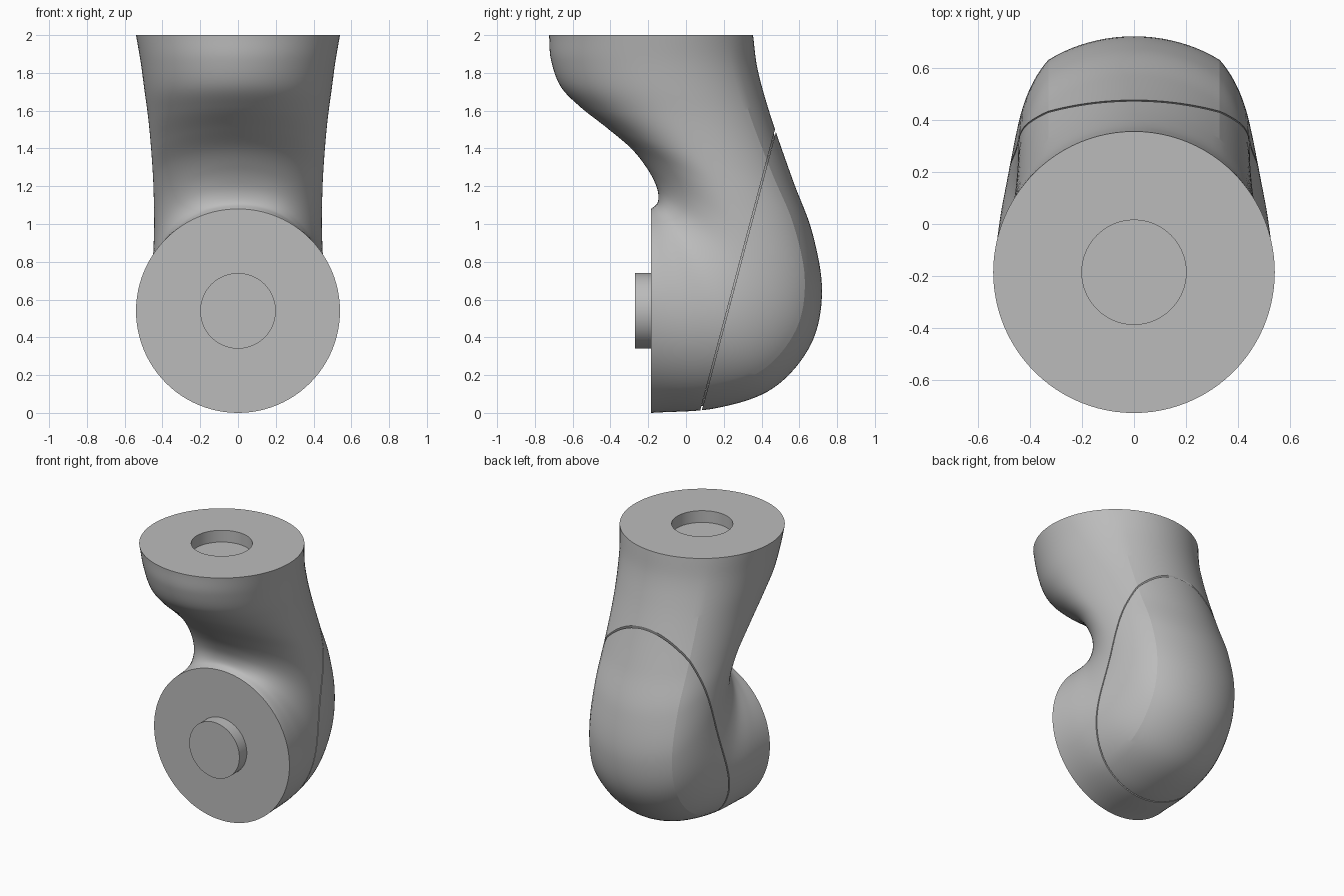
import bpy, bmesh, math
from mathutils import Vector

cube = bpy.data.objects.get("Cube")
if cube:
    bpy.data.objects.remove(cube, do_unlink=True)


def make_material(name, color):
    mat = bpy.data.materials.new(name)
    mat.use_nodes = True
    mat.diffuse_color = color
    mat.node_tree.nodes["Principled BSDF"].inputs["Base Color"].default_value = color
    return mat


grey = make_material("light grey", (0.5, 0.5, 0.5, 1))

SEG = 96                 # points around the tube
STEPS = 8                # rings between stations
R = 0.54                 # flange radius
HUB = 0.2                # radius of the socket and the peg
FLANGE_Y = -0.185
CREASE = R * math.sin(math.radians(37.5))

# Stations along the bend: inner y, inner z, outer y, outer z, half width
STATIONS = [
    (-0.725, 2.00, 0.355, 2.00, 0.54),
    (-0.715, 1.87, 0.375, 1.84, 0.515),
    (-0.665, 1.73, 0.415, 1.68, 0.495),
    (-0.56, 1.62, 0.475, 1.49, 0.475),
    (-0.42, 1.51, 0.57, 1.22, 0.458),
    (-0.29, 1.40, 0.67, 0.95, 0.447),
    (-0.21, 1.30, 0.72, 0.64, 0.445),
    (-0.165, 1.22, 0.66, 0.36, 0.455),
    (-0.147, 1.16, 0.46, 0.13, 0.48),
    (-0.152, 1.11, 0.16, 0.025, 0.515),
    (-0.185, 1.08, -0.185, 0.00, 0.54),
]


def smooth_stations():
    """Interpolate the stations with a Catmull-Rom spline."""
    pts = [Vector(s) for s in STATIONS]
    pts = [2 * pts[0] - pts[1]] + pts + [2 * pts[-1] - pts[-2]]
    for i in range(1, len(pts) - 2):
        a, b, c, d = pts[i - 1:i + 3]
        for k in range(STEPS):
            t = k / STEPS
            yield 0.5 * (2 * b + (c - a) * t + (2 * a - 5 * b + 4 * c - d) * t * t
                         + (3 * b - a - 3 * c + d) * t ** 3)
    yield pts[-2]


def section(station):
    """Closed ring: round back strip, creased flanks and elliptical inside."""
    iy, iz, oy, oz, w = station
    inner, outer = Vector((0, iy, iz)), Vector((0, oy, oz))
    axis = (outer - inner).normalized()
    depth = (outer - inner).length - R
    ring = []
    for i in range(SEG):
        ang = math.tau * i / SEG
        c, s = math.cos(ang), math.sin(ang)
        x = R * abs(s)
        if c < 0:
            x = w * abs(s)
        elif x > CREASE:
            x = CREASE + (x - CREASE) * (w - CREASE) / (R - CREASE)
        u = c * (R if c > 0 else depth)
        ring.append(outer + axis * (u - R) + Vector((math.copysign(x, s), 0, 0)))
    return ring


def hub_ring(z):
    return [Vector((HUB * math.sin(math.tau * i / SEG),
                    FLANGE_Y + HUB * math.cos(math.tau * i / SEG), z))
            for i in range(SEG)]


def elbow_mesh():
    """Solid elbow with a round socket sunk in the top flange."""
    bm = bmesh.new()
    rings = [hub_ring(1.915), hub_ring(2.0)] + [section(s) for s in smooth_stations()]
    rows = [[bm.verts.new(p) for p in ring] for ring in rings]
    for a, b in zip(rows, rows[1:]):
        for i in range(SEG):
            j = (i + 1) % SEG
            bm.faces.new((a[i], a[j], b[j], b[i]))
    bm.faces.new(rows[0])
    bm.faces.new(rows[-1])
    bmesh.ops.recalc_face_normals(bm, faces=bm.faces)
    return bm


def cut(bm, point, normal):
    """Remove everything on the normal side of a plane and close the cut."""
    res = bmesh.ops.bisect_plane(bm, geom=bm.verts[:] + bm.edges[:] + bm.faces[:],
                                 dist=1e-6, plane_co=point, plane_no=normal,
                                 clear_outer=True)
    edges = [e for e in res["geom_cut"] if isinstance(e, bmesh.types.BMEdge)]
    bmesh.ops.edgenet_fill(bm, edges=edges)
    bmesh.ops.recalc_face_normals(bm, faces=bm.faces)


def finish(bm, name):
    mesh = bpy.data.meshes.new(name)
    bm.to_mesh(mesh)
    bm.free()
    mesh.materials.append(grey)
    obj = bpy.data.objects.new(name, mesh)
    bpy.context.collection.objects.link(obj)
    bpy.ops.object.select_all(action="DESELECT")
    obj.select_set(True)
    bpy.context.view_layer.objects.active = obj
    bpy.ops.object.shade_smooth_by_angle(angle=math.radians(12))
    return obj


# Slanted seam that separates the rear cover from the elbow housing
low, high = Vector((0, 0.08, 0.015)), Vector((0, 0.475, 1.5))
run = (high - low).normalized()
back = Vector((0, run.z, -run.y))
gap = back * 0.004

housing = elbow_mesh()
cut(housing, low - gap, back)
finish(housing, "elbow_housing")

cover = elbow_mesh()
cut(cover, low + gap, -back)
finish(cover, "rear_cover")

# Slightly smaller slice that forms the floor of the seam groove
core = elbow_mesh()
cut(core, low + gap, back)
cut(core, low - gap, -back)
middle = (low + high) / 2
for v in core.verts:
    v.co = middle + (v.co - middle) * 0.97
finish(core, "seam_core")

# Round peg on the front flange
peg = bmesh.new()
bmesh.ops.create_cone(peg, cap_ends=True, segments=SEG, radius1=HUB, radius2=HUB, depth=0.085)
bmesh.ops.rotate(peg, verts=peg.verts, matrix=Vector((0, 0, 1)).rotation_difference(
    Vector((0, 1, 0))).to_matrix())
bmesh.ops.translate(peg, verts=peg.verts, vec=(0, FLANGE_Y - 0.0425, R))
finish(peg, "front_peg")
